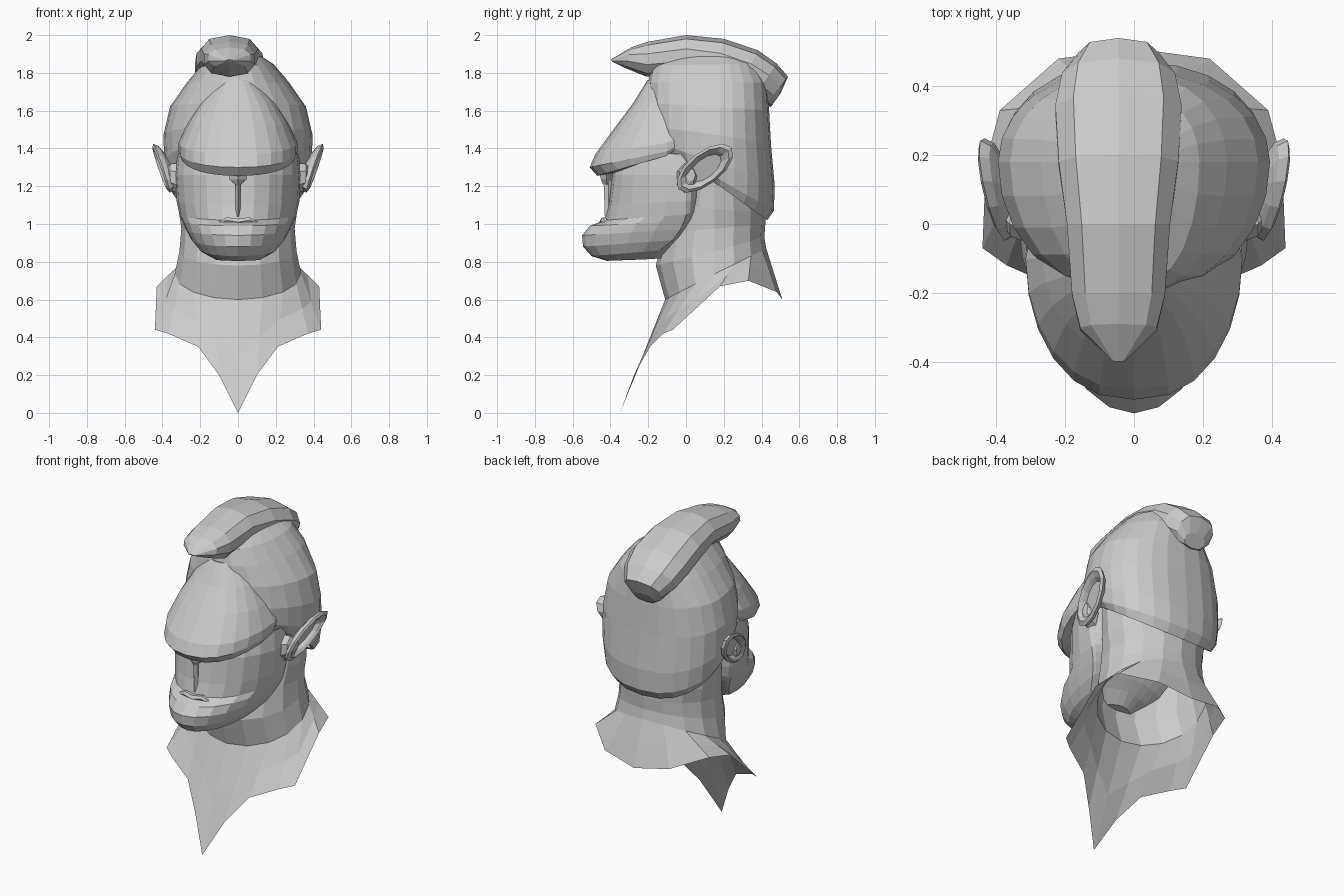
import bpy, bmesh, math
from mathutils import Vector

if "Cube" in bpy.data.objects:
    bpy.data.objects.remove(bpy.data.objects["Cube"], do_unlink=True)

grey = bpy.data.materials.new("clay grey")
grey.use_nodes = True
grey.diffuse_color = (0.6, 0.6, 0.6, 1)
grey.node_tree.nodes["Principled BSDF"].inputs["Base Color"].default_value = (0.6, 0.6, 0.6, 1)


def loft(name, rings, cap_start=False, cap_end=False):
    """Skin a list of equal-length closed rings."""
    bm = bmesh.new()
    rows = [[bm.verts.new(p) for p in r] for r in rings]
    n = len(rows[0])
    for a, b in zip(rows, rows[1:]):
        for i in range(n):
            j = (i + 1) % n
            bm.faces.new((a[i], a[j], b[j], b[i]))
    if cap_start:
        bm.faces.new(rows[0])
    if cap_end:
        bm.faces.new(rows[-1])
    bmesh.ops.recalc_face_normals(bm, faces=bm.faces)
    mesh = bpy.data.meshes.new(name)
    bm.to_mesh(mesh)
    bm.free()
    mesh.materials.append(grey)
    obj = bpy.data.objects.new(name, mesh)
    bpy.context.collection.objects.link(obj)
    return obj


def ring(w, front, back, z_front, z_back, mid, n=24, square=1.0):
    """Egg-shaped tilted ring, widest at mid; a low square value fills the corners."""
    pts = []
    for i in range(n):
        t = 2 * math.pi * i / n
        s, c = math.sin(t), math.cos(t)
        x = w * math.copysign(abs(s) ** square, s)
        y = mid + (front - mid) * c if c > 0 else mid - (back - mid) * c
        pts.append(Vector((x, y, z_front + (z_back - z_front) * (1 - c) / 2)))
    return pts


# Cranium under the hair, with an overhanging rear hem
cranium = [
    (.33, -.05, .41, 1.36, 1.04),
    (.35, -.10, .43, 1.38, 1.02),
    (.375, -.15, .465, 1.40, 1.07),
    (.39, -.19, .47, 1.44, 1.20),
    (.395, -.20, .45, 1.52, 1.42),
    (.36, -.20, .44, 1.64, 1.60),
    (.27, -.20, .43, 1.75, 1.75),
    (.19, -.18, .38, 1.84, 1.85),
    (.10, -.05, .28, 1.90, 1.91),
]
loft("cranium", [ring(*r, .18, square=.85) for r in cranium], cap_end=True)

# Forehead wedge sloping out to a heavy brow
forehead = [
    (.28, -.38, .05, 1.27, 1.48),
    (.305, -.47, .05, 1.255, 1.47),
    (.315, -.51, .05, 1.30, 1.47),
    (.315, -.48, .05, 1.37, 1.49),
    (.265, -.37, .05, 1.52, 1.55),
    (.195, -.28, .05, 1.64, 1.66),
    (.09, -.205, .05, 1.76, 1.77),
]
loft("forehead_and_brow", [ring(*r, -.1, square=.85) for r in forehead], cap_end=True)

# Face with heavy jaw, jutting chin and a jawline rising to the ear
face = [
    (.32, -.34, .10, 1.38, 1.36, 0),
    (.335, -.39, .10, 1.26, 1.26, 0),
    (.325, -.41, .10, 1.10, 1.14, 0),
    (.31, -.43, .08, 1.02, 1.08, 0),
    (.295, -.51, .06, .99, 1.04, -.01),
    (.275, -.55, .03, .94, 1.00, -.03),
    (.245, -.545, .00, .88, .95, -.07),
    (.20, -.50, -.05, .83, .89, -.14),
    (.12, -.42, -.10, .805, .82, -.22),
]
loft("face", [ring(*r) for r in face], cap_end=True)

# Neck flaring into a pointed collar
collar_half = [(0, -.35, 0), (.1, -.275, .2), (.21, -.19, .35), (.37, -.12, .42),
               (.44, -.07, .44), (.43, .18, .67), (.39, .33, .7), (.22, .48, .64), (0, .51, .6)]
edge = [Vector(p) for p in collar_half]
edge += [Vector((-p.x, p.y, p.z)) for p in edge[-2:0:-1]]
neck = [ring(*r, .15, 16) for r in [
    (.325, -.02, .40, 1.36, 1.2), (.315, -.06, .42, 1.1, 1.06), (.30, -.12, .42, .95, 1.0),
    (.31, -.16, .415, .78, .93), (.335, -.11, .425, .6, .87)]]
middle = [a.lerp(b, .5) for a, b in zip(neck[-1], edge)]
loft("neck_and_collar", neck + [middle, edge])

# Swept-back hair crest, flat-topped and slightly off centre
stations = [  # top y, top z, bottom y, bottom z, half width
    (-.40, 1.87, -.39, 1.86, .02), (-.29, 1.935, -.32, 1.825, .115),
    (-.20, 1.965, -.21, 1.78, .14), (0, 2.0, 0, 1.79, .155),
    (.2, 1.98, .15, 1.76, .18), (.38, 1.92, .28, 1.71, .19),
    (.48, 1.85, .36, 1.67, .17), (.54, 1.78, .42, 1.63, .12),
    (.50, 1.69, .45, 1.62, .07)]
hair = []
for ty, tz, by, bz, w in stations:
    top, low = Vector((-.045, ty, tz)), Vector((-.045, by, bz))
    section = []
    for i in range(10):
        t = 2 * math.pi * i / 10
        s = math.sin(t)
        across = w * math.copysign(abs(s) ** .7, s)
        section.append((top + low) / 2 + (top - low) / 2 * math.cos(t) + Vector((across, 0, 0)))
    hair.append(section)
loft("hair_crest", hair, True, True)

# Ears: a leaning rim around a shallow dish, with a root against the head
long_axis, short_axis = Vector((.04, .135, .105)), Vector((.015, -.05, .065))
centre = Vector((.405, .10, 1.295))


def ear_loop(size, push):
    return [centre + long_axis * (math.cos(t) * size) + short_axis * (math.sin(t) * size)
            + Vector((push, 0, 0)) for t in [2 * math.pi * i / 12 for i in range(12)]]


ear_rings = [ear_loop(.55, -.05), ear_loop(.95, -.025), ear_loop(1.05, 0),
             ear_loop(.9, .01), ear_loop(.72, -.005), ear_loop(.6, -.025)]
for side, sign in (("left", 1), ("right", -1)):
    loops = [[Vector((p.x * sign, p.y, p.z)) for p in r] for r in ear_rings]
    loft(side + "_ear", loops, True, True)
    root = [[Vector((sign * x, y + r * math.cos(t), z + 1.4 * r * math.sin(t)))
             for t in [2 * math.pi * i / 7 for i in range(7)]]
            for x, y, z, r in ((.31, .0, 1.24, .06), (.36, .01, 1.25, .05), (.38, .025, 1.26, .025))]
    loft(side + "_ear_root", root, cap_end=True)


def ridge(name, rows):
    """Slim upright bar of diamond section, given centre, half width and depth."""
    loft(name, [[Vector((x - w, y, z)), Vector((x, y - d, z)), Vector((x + w, y, z)),
                 Vector((x, y + d, z))] for x, y, z, w, d in rows], True, True)


# Nose ridge and its small tip below the brow
ridge("nose_ridge", [(0, -.41, 1.04, .015, .02), (0, -.41, 1.2, .012, .025), (0, -.41, 1.28, .02, .03)])
ridge("nose_tip", [(0, -.42, 1.21, .015, .02), (0, -.42, 1.235, .045, .03), (0, -.42, 1.275, .05, .04)])

# Curled upper lip
lip = []
for x, z, r in ((-.12, .995, .008), (-.06, 1.02, .018), (0, 1.01, .02), (.06, 1.02, .018), (.12, .995, .008)):
    y = -.44 + 1.6 * x * x
    lip.append([Vector((x, y + r * math.cos(t), z + r * math.sin(t)))
                for t in [2 * math.pi * i / 6 for i in range(6)]])
loft("upper_lip", lip, True, True)
